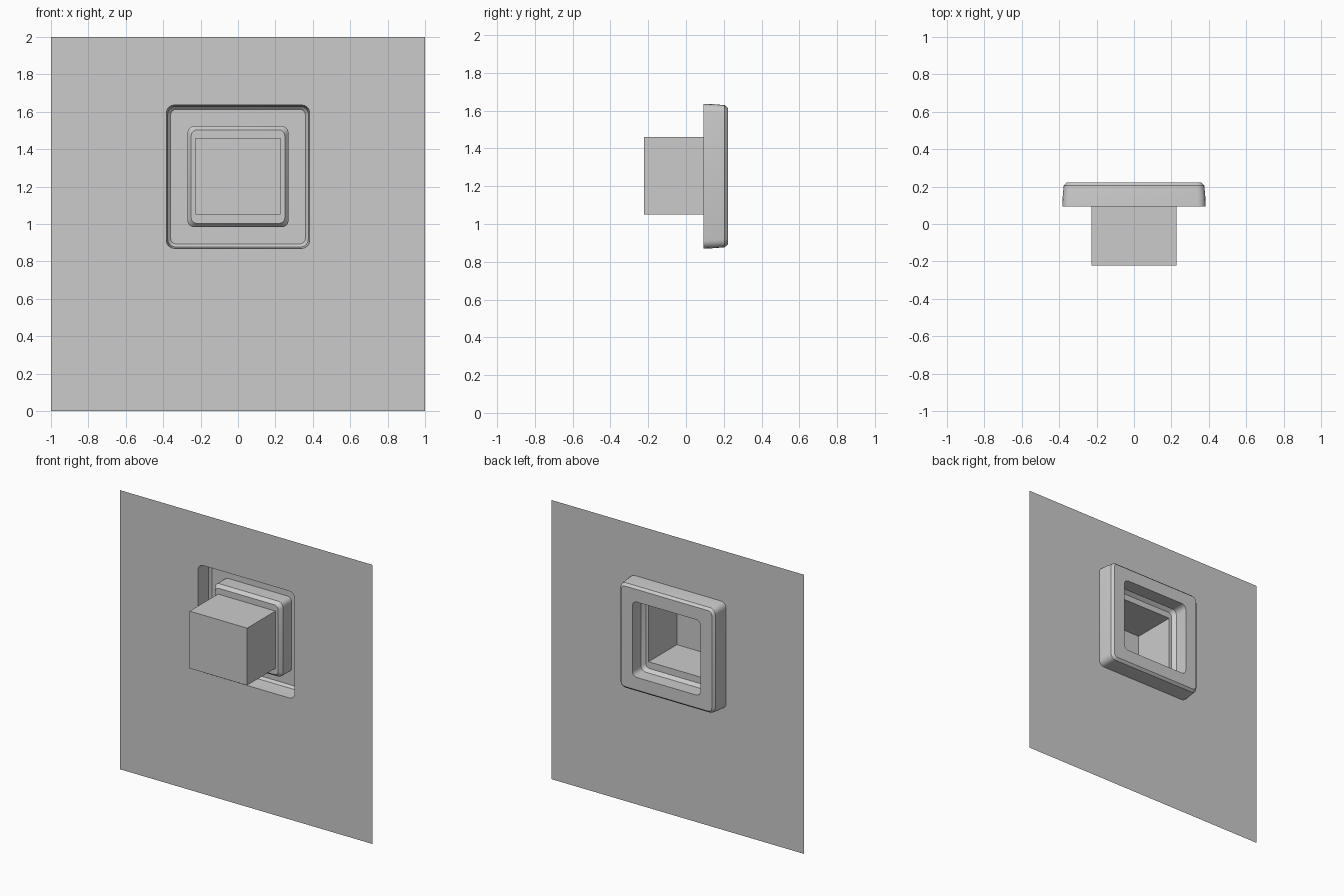
import bpy, bmesh, math

if "Cube" in bpy.data.objects:
    bpy.data.objects.remove(bpy.data.objects["Cube"])


def loop(hx, z0, z1, r, y, seg=4):
    """Rounded rectangle in the XZ plane; r = 0 collapses to sharp corners."""
    pts = []
    for i, (sx, z) in enumerate([(1, z1), (-1, z1), (-1, z0), (1, z0)]):
        cx = sx * (hx - r)
        cz = z - r if z == z1 else z + r
        for k in range(seg + 1):
            a = math.pi / 2 * (i + k / seg)
            pts.append((cx + r * math.cos(a), y, cz + r * math.sin(a)))
    return pts


def loft(name, loops, cap=False):
    bm = bmesh.new()
    rings = [[bm.verts.new(p) for p in l] for l in loops]
    for a, b in zip(rings, rings[1:]):
        n = len(a)
        for i in range(n):
            j = (i + 1) % n
            bm.faces.new((a[i], a[j], b[j], b[i]))
    if cap:
        bm.faces.new(rings[-1])
    bmesh.ops.remove_doubles(bm, verts=bm.verts, dist=1e-4)
    bmesh.ops.recalc_face_normals(bm, faces=bm.faces)
    me = bpy.data.meshes.new(name)
    bm.to_mesh(me)
    bm.free()
    ob = bpy.data.objects.new(name, me)
    bpy.context.collection.objects.link(ob)
    bpy.ops.object.select_all(action='DESELECT')
    ob.select_set(True)
    bpy.context.view_layer.objects.active = ob
    bpy.ops.object.shade_smooth_by_angle(angle=math.radians(30))
    return ob


def sq(h, r, y):
    return loop(h, 1.253 - h, 1.253 + h, r, y)


Y_SHEET, Y_STEP, Y_BACK = 0.093, 0.098, 0.222
hole = sq(0.383, 0.042, Y_SHEET)
step = sq(0.25, 0.03, Y_STEP)

# flat sheet with a rounded square opening
loft("wall_sheet", [loop(1, 0, 2, 0, Y_SHEET), hole])

# raised hollow frame: outer wall, back bevel, rim, inner wall, inner bevel
loft("raised_frame", [
    hole,
    sq(0.381, 0.042, 0.15),
    sq(0.376, 0.042, 0.205),
    sq(0.360, 0.030, Y_BACK),
    sq(0.270, 0.035, Y_BACK),
    sq(0.270, 0.035, 0.123),
    step,
])

# open-backed box reaching forward from the inner step
loft("socket_box", [
    step,
    loop(0.228, 1.05, 1.46, 0, Y_STEP),
    loop(0.228, 1.05, 1.46, 0, -Y_BACK),
], cap=False)

# closed front of the box
bm = bmesh.new()
bm.faces.new([bm.verts.new((x, -Y_BACK, z)) for x, z in
              [(-0.228, 1.05), (0.228, 1.05), (0.228, 1.46), (-0.228, 1.46)]])
me = bpy.data.meshes.new("socket_front")
bm.to_mesh(me)
bm.free()
bpy.context.collection.objects.link(bpy.data.objects.new("socket_front", me))
